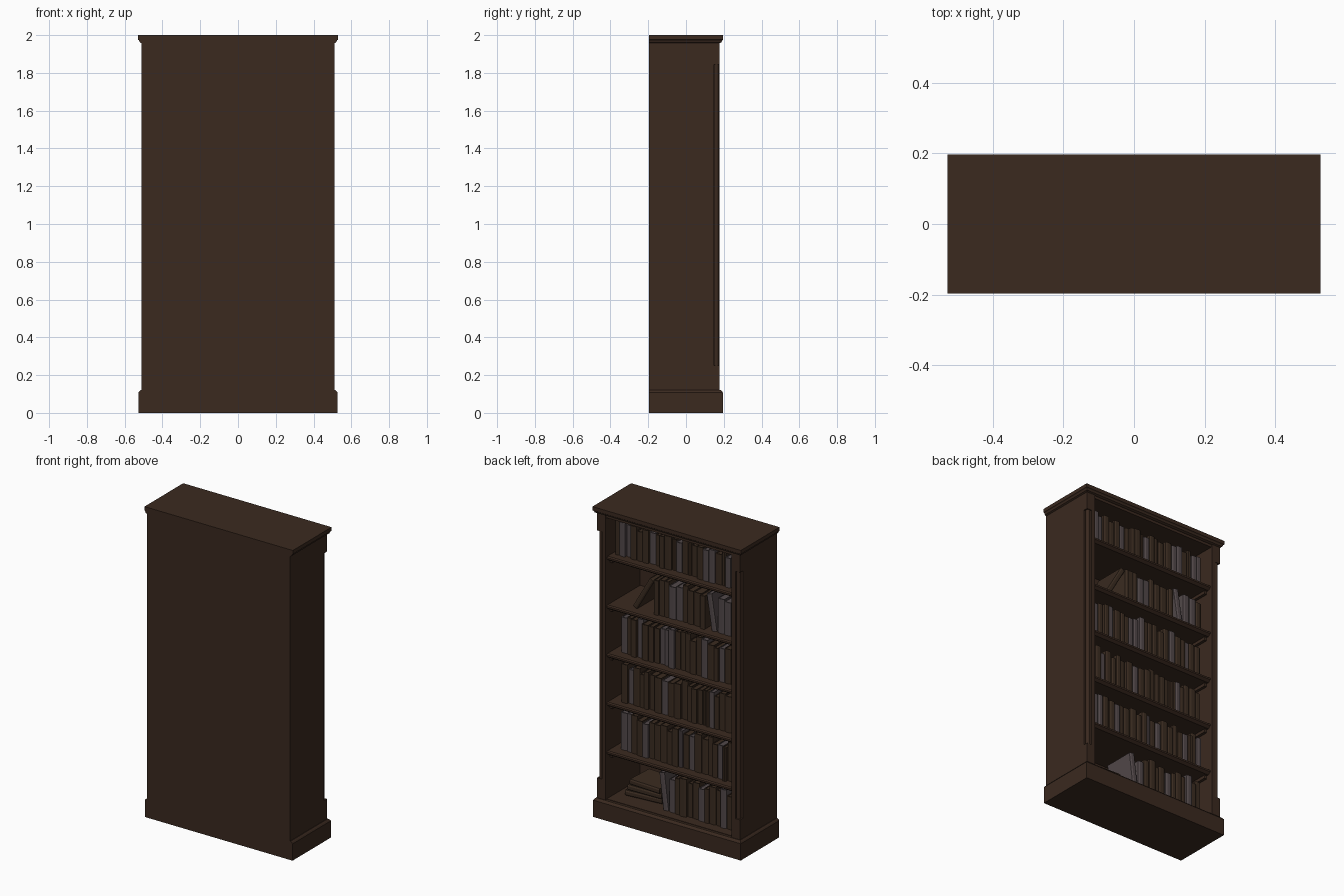
import bpy, bmesh, math, random
from mathutils import Matrix, Vector

if "Cube" in bpy.data.objects:
    bpy.data.objects.remove(bpy.data.objects["Cube"])

random.seed(7)

def material(name, rgb):
    m = bpy.data.materials.new(name)
    m.diffuse_color = (*rgb, 1)
    m.use_nodes = True
    m.node_tree.nodes["Principled BSDF"].inputs["Base Color"].default_value = m.diffuse_color
    return m

WOOD = material("dark_wood", (0.043, 0.0225, 0.0138))
BROWN = material("brown_cover", (0.043, 0.0245, 0.0145))
GREY = material("grey_cover", (0.085, 0.066, 0.068))

def finish(name, bm, mats=(WOOD,)):
    bmesh.ops.recalc_face_normals(bm, faces=bm.faces)
    me = bpy.data.meshes.new(name)
    bm.to_mesh(me)
    bm.free()
    for m in mats:
        me.materials.append(m)
    ob = bpy.data.objects.new(name, me)
    bpy.context.collection.objects.link(ob)
    return ob

def add_prism(bm, pts, z0, z1, mat=Matrix(), index=0):
    """Extrude an XY outline between two heights."""
    lo = [bm.verts.new(mat @ Vector((x, y, z0))) for x, y in pts]
    hi = [bm.verts.new(mat @ Vector((x, y, z1))) for x, y in pts]
    n = len(pts)
    faces = [bm.faces.new(lo[::-1]), bm.faces.new(hi)]
    for i in range(n):
        j = (i + 1) % n
        faces.append(bm.faces.new((lo[i], lo[j], hi[j], hi[i])))
    for f in faces:
        f.material_index = index

def rect(x0, x1, y0, y1):
    return [(x0, y0), (x1, y0), (x1, y1), (x0, y1)]

def box(name, x0, x1, y0, y1, z0, z1):
    bm = bmesh.new()
    add_prism(bm, rect(x0, x1, y0, y1), z0, z1)
    return finish(name, bm)

BACK, FACE, OUT, INN = -0.197, 0.178, 0.51, 0.45

def moulding(name, steps):
    """Loft stacked rectangles (overhang, z); the panel side stays flat."""
    bm = bmesh.new()
    rings = []
    for o, z in steps:
        rings.append([bm.verts.new((x, y, z)) for x, y in
                      rect(-OUT - o, OUT + o, BACK, FACE + o)])
    for a, b in zip(rings, rings[1:]):
        for i in range(4):
            j = (i + 1) % 4
            bm.faces.new((a[i], a[j], b[j], b[i]))
    bm.faces.new(rings[0][::-1])
    bm.faces.new(rings[-1])
    return finish(name, bm)

# plinth, crown, back panel and floor
moulding("plinth", [(0.017, 0), (0.017, 0.108), (0.011, 0.116), (0.004, 0.122), (0, 0.122)])
moulding("crown", [(0, 1.957), (0.01, 1.962), (0.014, 1.972), (0.019, 1.976), (0.019, 2.0)])
box("back_panel", -INN, INN, BACK, -0.175, 0.12, 1.958)
box("floor_board", -INN, INN, -0.175, 0.165, 0.11, 0.125)
box("top_board", -INN, INN, -0.175, 0.172, 1.94, 1.958)

# uprights: notched corner, solid end blocks, thin column in the notch
NX, NY = 0.034, 0.03
for s, side in ((1, "left"), (-1, "right")):
    bm = bmesh.new()
    L = [(INN, BACK), (OUT, BACK), (OUT, FACE - NY), (OUT - NX, FACE - NY), (OUT - NX, FACE), (INN, FACE)]
    add_prism(bm, [(s * x, y) for x, y in L], 0.25, 1.845)
    for z0, z1 in ((0.12, 0.25), (1.845, 1.958)):
        add_prism(bm, [(s * x, y) for x, y in rect(INN, OUT, BACK, FACE)], z0, z1)
    finish(side + "_upright", bm)
    bm = bmesh.new()
    circle = [(s * (OUT - 0.02) + 0.013 * math.cos(a), FACE - 0.017 + 0.013 * math.sin(a))
              for a in [i * math.tau / 16 for i in range(16)]]
    add_prism(bm, circle, 0.25, 1.845)
    col = finish(side + "_corner_column", bm)
    bpy.context.view_layer.objects.active = col
    col.select_set(True)
    bpy.ops.object.shade_smooth_by_angle()
    col.select_set(False)

# shelves with a nosed front edge, resting on cleats
SHELF_Z = [0.432, 0.746, 1.059, 1.372, 1.686]
PROFILE = [(-0.175, 0), (0.155, 0), (0.163, -0.006), (0.163, -0.017),
           (0.155, -0.023), (0.145, -0.03), (-0.175, -0.03)]
for k, z in enumerate(SHELF_Z):
    bm = bmesh.new()
    a = [bm.verts.new((-INN, y, z + h)) for y, h in PROFILE]
    b = [bm.verts.new((INN, y, z + h)) for y, h in PROFILE]
    bm.faces.new(a)
    bm.faces.new(b[::-1])
    for i in range(len(PROFILE)):
        j = (i + 1) % len(PROFILE)
        bm.faces.new((a[i], a[j], b[j], b[i]))
    finish(f"shelf_{k + 1}", bm)
    for s, side in ((1, "left"), (-1, "right")):
        x0, x1 = sorted((s * INN, s * (INN - 0.018)))
        box(f"{side}_cleat_{k + 1}", x0, x1, -0.17, 0.13, z - 0.05, z - 0.03)

# books
def add_book(bm, mat, w, d, h, colour):
    """Book with its corner at the origin: thickness -x, depth -y from the spine, height z."""
    t = 0.003
    add_prism(bm, rect(-t, 0, -d, 0), 0, h, mat, colour)
    add_prism(bm, rect(-w, -w + t, -d, 0), 0, h, mat, colour)
    add_prism(bm, [(0, -0.003), (0, 0), (-w * .25, 0.005), (-w * .75, 0.005), (-w, 0), (-w, -0.003)],
              0, h, mat, colour)
    add_prism(bm, rect(-w + t, -t, -d + 0.005, -0.003), 0.004, h - 0.005, mat, colour)

def row(bm, x, end, z, hmin, hmax):
    """Standing books packed from x down to end."""
    n = max(1, round((x - end) / 0.039))
    widths = [random.uniform(0.7, 1.3) for _ in range(n)]
    scale = (x - end) / sum(widths)
    for i, w in enumerate(widths):
        w *= scale
        place = Matrix.Translation((x, random.uniform(0.088, 0.108), z))
        add_book(bm, place, w - 0.001, random.uniform(0.19, 0.21),
                 random.uniform(hmin, hmax), 1 if random.random() < 0.23 else 0)
        x -= w

def leaning(bm, x, z, deg, w, h, colour):
    m = Matrix.Translation((x, 0.1, z)) @ Matrix.Rotation(math.radians(deg), 4, 'Y')
    add_book(bm, m, w, 0.2, h, colour)

END = -0.43
STARTS = [0, 0.4, 0.385, 0.395, 0, 0.43]
for k, z in enumerate([0.125] + SHELF_Z):
    bm = bmesh.new()
    if k == 0:      # flat stack, leaning book, then a standing row
        for i, h in enumerate((0.25, 0.24, 0.22)):
            lay = Matrix(((0, 0, -1, 0), (0, 1, 0, 0), (1, 0, 0, 0.034), (0, 0, 0, 1)))
            place = Matrix.Translation((0.39 - 0.01 * i, 0.06 - 0.01 * i, z + 0.034 * i))
            add_book(bm, place @ Matrix.Rotation(math.radians(5 - 4 * i), 4, 'Z') @ lay, 0.034, 0.18, h, 0)
        leaning(bm, 0.09, z, 7, 0.036, 0.24, 1)
        row(bm, 0.05, END, z, 0.205, 0.25)
    elif k == 4:    # gap with leaning books
        leaning(bm, 0.305, z + 0.016, -30, 0.032, 0.24, 0)
        row(bm, 0.155, -0.21, z, 0.205, 0.24)
        leaning(bm, -0.255, z, 9, 0.036, 0.235, 1)
        row(bm, -0.295, END, z, 0.205, 0.24)
    else:
        top = 0.23 if k == 5 else 0.25
        row(bm, STARTS[k], END, z, top - 0.04, top)
    finish(f"books_row_{k + 1}", bm, (BROWN, GREY))
